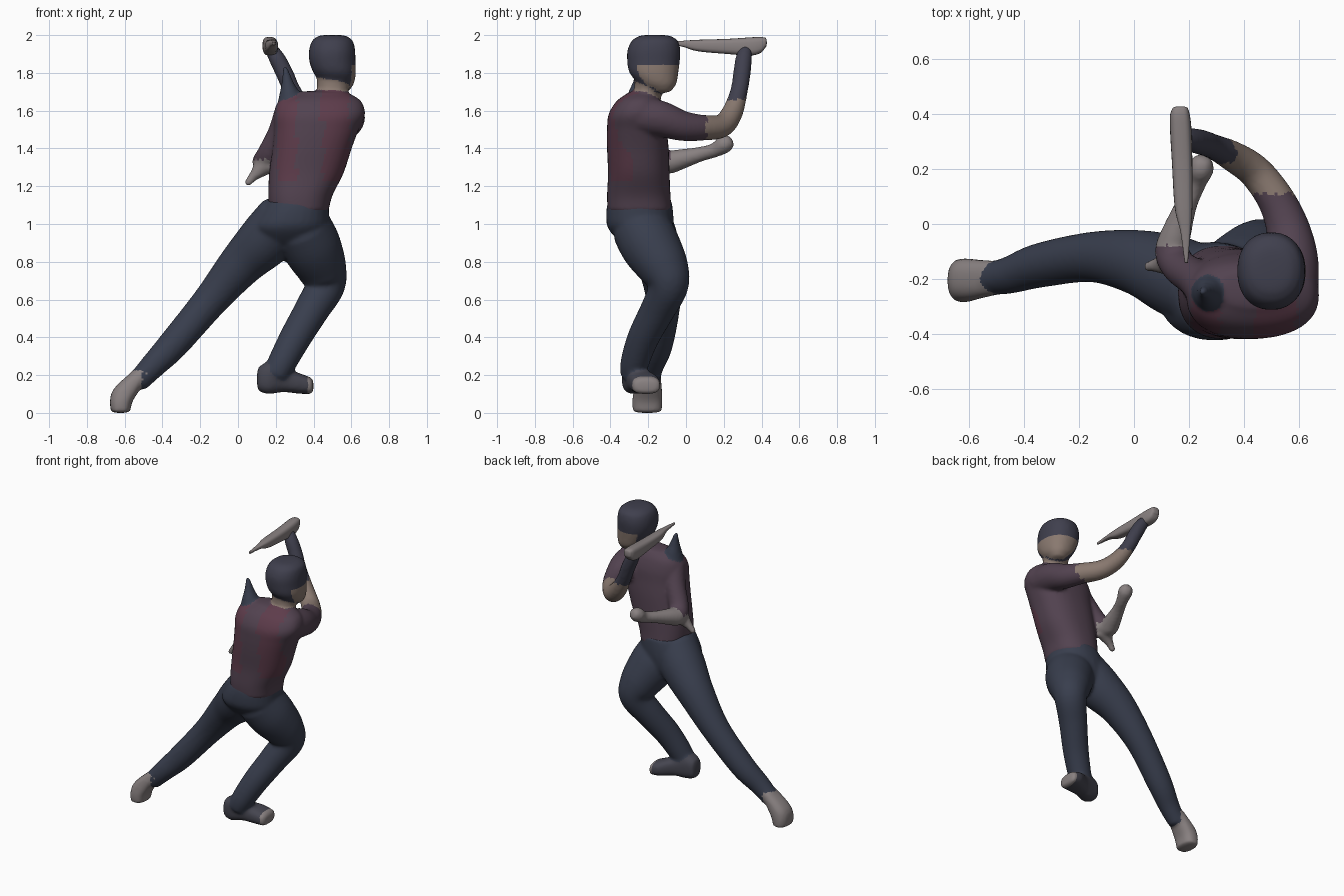
import bpy, bmesh, math
from mathutils import Vector
from mathutils.bvhtree import BVHTree


def mat(name, r, g, b):
    m = bpy.data.materials.new(name)
    m.diffuse_color = (r, g, b, 1)
    return m


NAVY = mat("navy cloth", 0.04, 0.048, 0.075)
PLUM = mat("plum cloth", 0.085, 0.055, 0.08)
WINE = mat("wine cloth", 0.11, 0.045, 0.07)
SKIN = mat("skin", 0.25, 0.19, 0.16)
CAP = mat("dark cap", 0.05, 0.05, 0.075)
PALE = mat("pale grey", 0.25, 0.22, 0.22)
SHOE = mat("dark shoe", 0.06, 0.06, 0.08)
ALL = [NAVY, PLUM, WINE, SKIN, CAP, PALE, SHOE]


def spline(keys, steps):
    """Catmull-Rom through stations (x, y, z, width radius, depth radius)."""
    out = []
    for i in range(len(keys) - 1):
        a, b, c, d = (keys[min(max(i + k, 0), len(keys) - 1)] for k in (-1, 0, 1, 2))
        for s in range(steps):
            t = s / steps
            out.append([0.5 * (2 * q + (r - p) * t + (2 * p - 5 * q + 4 * r - w) * t * t
                               + (3 * q - p - 3 * r + w) * t ** 3)
                        for p, q, r, w in zip(a, b, c, d)])
    return out + [list(keys[-1])]


def add_object(name, me):
    me.shade_smooth()
    ob = bpy.data.objects.new(name, me)
    bpy.context.collection.objects.link(ob)
    return ob


def loft(name, keys, mats, ref=(0, 0, 1), axis=None, cap=(0.6, 0.6), square=2.0,
         paint=None, sides=28, steps=6):
    """Smooth tube through the stations, with rounded ends of given bulge."""
    st = spline([k if len(k) == 5 else (*k, k[3]) for k in keys], steps)
    pos = [Vector(s[:3]) for s in st]
    n = len(st)
    tan = [Vector(axis) if axis else
           (pos[min(i + 1, n - 1)] - pos[max(i - 1, 0)]).normalized() for i in range(n)]
    rings = [(pos[i], tan[i], st[i][3], st[i][4]) for i in range(n)]

    def dome(i, sign, bulge):
        p, t, a, b = rings[i]
        return [(p + t * sign * bulge * min(a, b) * math.sin(g), t, a * math.cos(g), b * math.cos(g))
                for g in (math.radians(d) for d in (25, 50, 70, 84))]

    bm = bmesh.new()
    loops = []
    for p, t, a, b in dome(0, -1, cap[0])[::-1] + rings + dome(-1, 1, cap[1]):
        u = t.cross(Vector(ref)).normalized()
        v = u.cross(t)
        loops.append([])
        for k in range(sides):
            g, e = 2 * math.pi * k / sides, 2 / square
            c, s = math.cos(g), math.sin(g)
            loops[-1].append(bm.verts.new(p + u * math.copysign(abs(c) ** e, c) * a
                                          + v * math.copysign(abs(s) ** e, s) * b))
    for l0, l1 in zip(loops, loops[1:]):
        for k in range(sides):
            j = (k + 1) % sides
            bm.faces.new((l0[k], l0[j], l1[j], l1[k]))
    bm.faces.new(loops[0])
    bm.faces.new(loops[-1])
    bmesh.ops.recalc_face_normals(bm, faces=bm.faces)
    for f in bm.faces:
        f.normal_update()
        m = mats[paint(f.calc_center_median(), f.normal) if paint else 0]
        f.material_index = ALL.index(m)
    me = bpy.data.meshes.new(name)
    bm.to_mesh(me)
    bm.free()
    for m in ALL:
        me.materials.append(m)
    return add_object(name, me)


def fuse(name, parts, voxel=0.011, rounds=7):
    """Melt overlapping parts into one skin, keeping their colours."""
    bm = bmesh.new()
    for ob in parts:
        bm.from_mesh(ob.data)
        bpy.data.objects.remove(ob)
    src = bpy.data.meshes.new(name)
    bm.to_mesh(src)
    tree = BVHTree.FromBMesh(bm)
    colours = [f.material_index for f in bm.faces]
    bm.free()
    ob = add_object(name, src)
    mod = ob.modifiers.new("remesh", 'REMESH')
    mod.mode, mod.voxel_size = 'VOXEL', voxel
    mod = ob.modifiers.new("smooth", 'SMOOTH')
    mod.factor, mod.iterations = 0.5, rounds
    me = bpy.data.meshes.new_from_object(ob.evaluated_get(bpy.context.evaluated_depsgraph_get()))
    bpy.data.objects.remove(ob)
    me.materials.clear()
    for m in ALL:
        me.materials.append(m)
    for p in me.polygons:
        p.material_index = colours[tree.find_nearest(p.center)[2]]
    return add_object(name, me)


UP, X, Y = (0, 0, 1), (1, 0, 0), (0, 1, 0)

# Leaning vest, with two wine bands on the back
def vest_paint(c, n):
    band = abs(c.x - 0.26) < 0.05 or abs(c.x - 0.52) < 0.07
    return 1 if n.y < -0.1 and c.z > 1.22 and band else 0

torso = loft("torso", [
    (0.322, -0.245, 1.07, 0.158, 0.170), (0.33, -0.25, 1.15, 0.170, 0.168),
    (0.362, -0.25, 1.27, 0.197, 0.163), (0.392, -0.255, 1.40, 0.210, 0.163),
    (0.415, -0.26, 1.50, 0.224, 0.158), (0.432, -0.26, 1.58, 0.240, 0.150),
    (0.435, -0.25, 1.65, 0.217, 0.118), (0.445, -0.235, 1.69, 0.147, 0.078)],
    [PLUM, WINE], Y, UP, (0.1, 0.2), 2.35, vest_paint, sides=40)
neck = loft("neck", [(0.47, -0.225, 1.62, 0.09, 0.08), (0.50, -0.20, 1.70, 0.084, 0.077),
                     (0.505, -0.18, 1.80, 0.09, 0.09)], [SKIN], Y, UP)

# Head: cap and hair all round, face turned to the far right
def face_paint(c, n):
    return 1 if c.z < 1.84 and n.x * 0.6 + n.y * 0.8 > 0.1 else 0

head = loft("head", [
    (0.54, -0.13, 1.715, 0.055, 0.06), (0.527, -0.15, 1.745, 0.087, 0.1),
    (0.512, -0.17, 1.80, 0.112, 0.129), (0.50, -0.172, 1.86, 0.122, 0.139),
    (0.498, -0.17, 1.92, 0.122, 0.14), (0.50, -0.165, 1.97, 0.108, 0.122),
    (0.50, -0.165, 1.992, 0.08, 0.09)], [CAP, SKIN], Y, UP, (0.4, 0.12), 2.2, face_paint)

# Raised arm: sleeve, bare forearm and hand in one tube
raised = loft("raised_arm", [
    (0.565, -0.24, 1.575, 0.105), (0.575, -0.13, 1.555, 0.095), (0.56, -0.02, 1.52, 0.08),
    (0.515, 0.09, 1.51, 0.068), (0.44, 0.19, 1.52, 0.062), (0.36, 0.245, 1.59, 0.056),
    (0.29, 0.28, 1.70, 0.046), (0.25, 0.295, 1.79, 0.046), (0.21, 0.305, 1.87, 0.044),
    (0.18, 0.315, 1.92, 0.036)],
    [PLUM, SKIN, CAP], X, paint=lambda c, n: 0 if c.y < 0.11 else (1 if c.z < 1.66 else 2))

# Lower arm: sleeve bent at the elbow, forearm, fist and loose sleeve tip
lowered = loft("lowered_arm", [
    (0.27, -0.25, 1.60, 0.075), (0.225, -0.20, 1.48, 0.068), (0.165, -0.155, 1.37, 0.064),
    (0.138, -0.10, 1.328, 0.062), (0.155, -0.03, 1.342, 0.054), (0.19, 0.07, 1.368, 0.040),
    (0.225, 0.15, 1.39, 0.038), (0.242, 0.20, 1.42, 0.048), (0.247, 0.225, 1.435, 0.04)],
    [PLUM, PALE], X, paint=lambda c, n: int(c.z < 1.34 or c.y > -0.08))
tip = loft("sleeve_tip", [(0.14, -0.14, 1.31, 0.055), (0.08, -0.15, 1.25, 0.026),
                          (0.05, -0.155, 1.215, 0.02)], [PALE], Y)

# Pointed shoulder peak
peak = loft("shoulder_peak", [
    (0.285, -0.25, 1.60, 0.085, 0.08), (0.275, -0.25, 1.69, 0.055, 0.058),
    (0.263, -0.248, 1.75, 0.032, 0.034), (0.25, -0.245, 1.83, 0.012, 0.012)], [NAVY], Y, UP)
fuse("upper_body", [torso, neck, head, raised, lowered, tip, peak], rounds=5)

# Pelvis and trouser legs
pelvis = loft("pelvis", [
    (0.24, -0.19, 0.86, 0.09, 0.09), (0.27, -0.215, 0.91, 0.155, 0.14),
    (0.28, -0.24, 0.98, 0.197, 0.174), (0.297, -0.245, 1.05, 0.185, 0.178),
    (0.318, -0.245, 1.12, 0.162, 0.17)], [NAVY], Y, UP, (0.5, 0.1), 2.2)
back_leg = loft("stretched_leg", [
    (0.24, -0.23, 1.02, 0.15), (0.14, -0.185, 0.91, 0.145), (0.015, -0.14, 0.785, 0.119),
    (-0.15, -0.12, 0.59, 0.092), (-0.34, -0.15, 0.365, 0.081), (-0.45, -0.185, 0.25, 0.068),
    (-0.53, -0.20, 0.165, 0.058)], [NAVY], Y, cap=(0.5, 0.3))
front_leg = loft("bent_leg", [
    (0.34, -0.24, 0.98, 0.155), (0.39, -0.185, 0.88, 0.157), (0.445, -0.115, 0.76, 0.132),
    (0.46, -0.093, 0.67, 0.105), (0.39, -0.15, 0.545, 0.092), (0.305, -0.225, 0.40, 0.084),
    (0.235, -0.27, 0.27, 0.076), (0.20, -0.28, 0.20, 0.068)], [NAVY], Y, cap=(0.5, 0.3))

# Shoes
back_shoe = loft("stretched_shoe", [
    (-0.622, -0.205, 0.01, 0.052, 0.077), (-0.618, -0.205, 0.06, 0.06, 0.08),
    (-0.598, -0.202, 0.11, 0.07, 0.076), (-0.565, -0.20, 0.155, 0.068, 0.07),
    (-0.505, -0.195, 0.215, 0.06, 0.062)], [PALE], Y, UP, (0.2, 0.3), 2.5)
front_shoe = loft("bent_shoe", [
    (0.115, -0.275, 0.18, 0.052, 0.068), (0.165, -0.275, 0.185, 0.066, 0.085),
    (0.24, -0.25, 0.174, 0.066, 0.064), (0.32, -0.22, 0.157, 0.078, 0.055),
    (0.387, -0.21, 0.143, 0.073, 0.044)],
    [SHOE, PALE], UP, X, (0.3, 0.3), 2.7, lambda c, n: int(c.x > 0.37))
fuse("trousers_and_shoes", [pelvis, back_leg, front_leg, back_shoe, front_shoe])

# Held bar: a flat tapering wedge, thick and square at the far end
loft("held_bar", [(0.19, -0.14, 1.955, 0.006, 0.008), (0.187, -0.03, 1.955, 0.018, 0.014),
                  (0.18, 0.06, 1.945, 0.032, 0.03), (0.175, 0.22, 1.94, 0.037, 0.04),
                  (0.17, 0.34, 1.94, 0.039, 0.048), (0.167, 0.395, 1.948, 0.036, 0.042),
                  (0.168, 0.42, 1.96, 0.028, 0.026)],
     [PALE], UP, Y, (0.3, 0.3), 3.0, sides=24)
